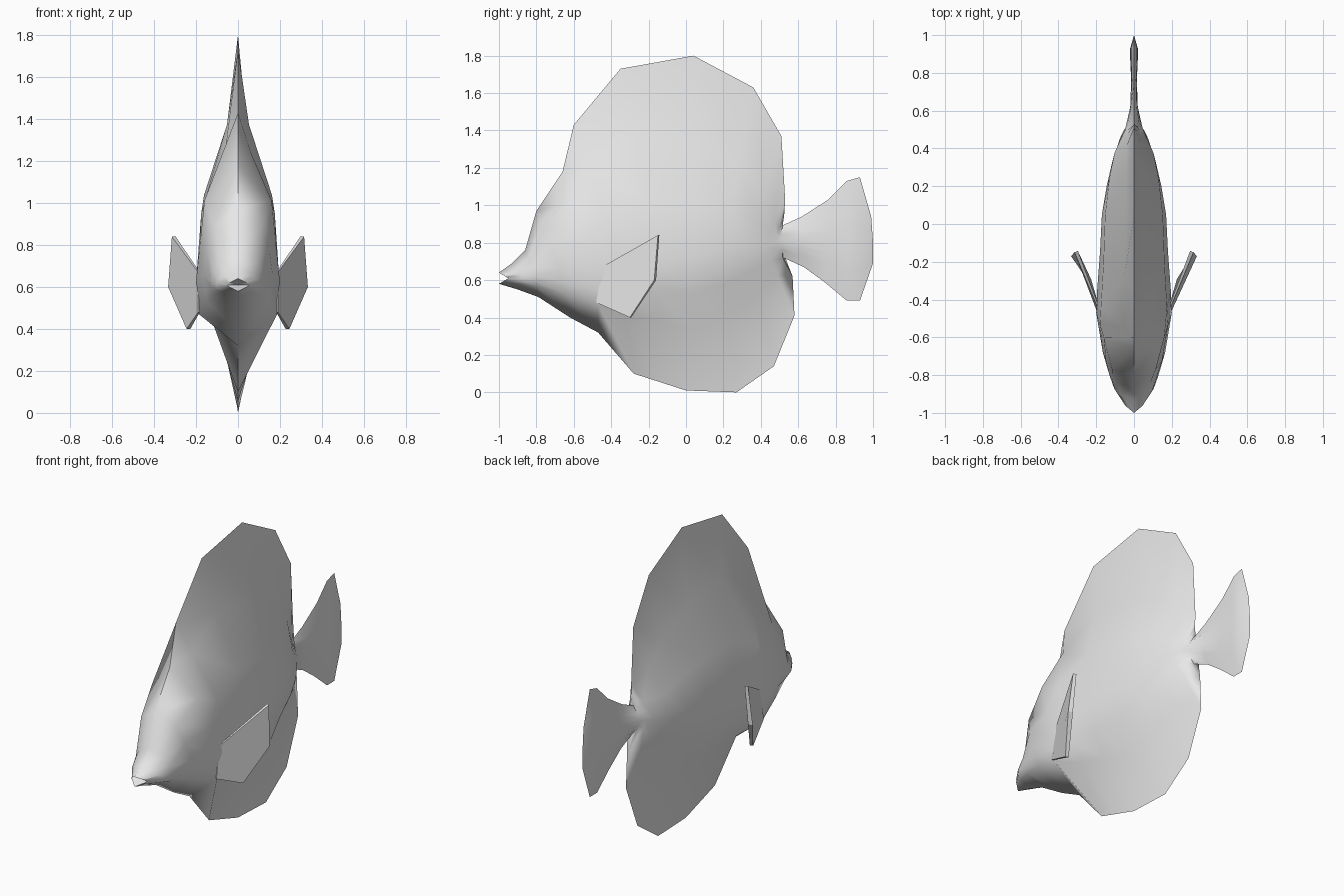
import bpy, bmesh, math

if "Cube" in bpy.data.objects:
    bpy.data.objects.remove(bpy.data.objects["Cube"])

grey = bpy.data.materials.new("pale grey")
grey.diffuse_color = (0.8, 0.8, 0.8, 1)
grey.use_nodes = True
grey.node_tree.nodes["Principled BSDF"].inputs["Base Color"].default_value = grey.diffuse_color

# Cross-sections from mouth to tail tip:
# top y, z | widest point y, z, half width | bottom y, z
STATIONS = [
    (-1.00, .64, -.95, .61, .050, -1.00, .58),
    (-.93, .69, -.87, .61, .105, -.90, .55),
    (-.86, .76, -.80, .62, .130, -.79, .51),
    (-.80, .97, -.68, .66, .165, -.62, .40),
    (-.66, 1.18, -.47, .62, .200, -.47, .32),
    (-.60, 1.43, -.35, .66, .195, -.28, .10),
    (-.35, 1.73, -.15, .70, .180, -.14, .055),
    (.04, 1.80, .05, .73, .170, .00, .01),
    (.36, 1.63, .20, .76, .145, .27, .00),
    (.51, 1.37, .33, .78, .115, .47, .14),
    (.53, 1.03, .42, .79, .080, .58, .41),
    (.525, .95, .47, .80, .060, .57, .62),
    (.51, .89, .51, .80, .045, .52, .72),
    (.62, .94, .62, .80, .020, .63, .67),
    (.76, 1.03, .76, .80, .015, .74, .59),
    (.86, 1.13, .87, .80, .020, .86, .49),
    (.93, 1.15, .93, .80, .020, .93, .49),
    (.99, .94, 1.00, .80, .000, 1.00, .69),
]
# Where the fins leave the body, at key stations:
# station | upper height share, width share | lower height share, width share
SHAPE = [
    (0, .50, .60, .50, .60),
    (3, .25, .70, .50, .90),
    (4, .30, .80, .50, .93),
    (5, .25, .32, .57, .60),
    (7, .44, .26, .45, .42),
    (9, .50, .32, .60, .32),
    (12, .50, .70, .50, .70),
    (17, .50, .80, .50, .80),
]


def shape_at(i):
    for a, b in zip(SHAPE, SHAPE[1:]):
        if a[0] <= i <= b[0]:
            t = (i - a[0]) / (b[0] - a[0])
            return [p + (q - p) * t for p, q in zip(a[1:], b[1:])]


def half_section(i):
    """Points down one side, from the top edge to the bottom edge."""
    yt, zt, ym, zm, w, yb, zb = STATIONS[i]
    fu, ru, fl, rl = shape_at(i)

    def between(y, z, f, r):
        return (w * r, y + (ym - y) * f, z + (zm - z) * f)

    return [(0, yt, zt),
            between(yt, zt, fu, ru),
            between(yt, zt, (1 + fu) / 2, max(.9, ru)),
            (w, ym, zm),
            between(yb, zb, (1 + fl) / 2, max(.92, rl)),
            between(yb, zb, fl, rl),
            (0, yb, zb)]


def finish(name, bm, angle):
    bmesh.ops.remove_doubles(bm, verts=bm.verts, dist=.0005)
    bmesh.ops.recalc_face_normals(bm, faces=bm.faces)
    mesh = bpy.data.meshes.new(name)
    bm.to_mesh(mesh)
    bm.free()
    mesh.materials.append(grey)
    obj = bpy.data.objects.new(name, mesh)
    bpy.context.collection.objects.link(obj)
    bpy.ops.object.select_all(action='DESELECT')
    obj.select_set(True)
    bpy.context.view_layer.objects.active = obj
    bpy.ops.object.shade_smooth_by_angle(angle=math.radians(angle))
    return obj


# Body with dorsal, belly and tail fins in one skin
bm = bmesh.new()
rings = []
for i in range(len(STATIONS)):
    side = half_section(i)
    loop = side + [(-x, y, z) for x, y, z in side[-2:0:-1]]
    rings.append([bm.verts.new(p) for p in loop])
n = len(rings[0])
for a, b in zip(rings, rings[1:]):
    for k in range(n):
        j = (k + 1) % n
        bm.faces.new((a[k], a[j], b[j], b[k]))

# Mouth, sunk in between the lips
throat = bm.verts.new((0, -.94, .61))
for k in range(n):
    bm.faces.new((rings[0][(k + 1) % n], rings[0][k], throat))
# Collapse the tail's closed rear edge
tail = rings[-1]
for k in range(1, n // 2):
    bmesh.ops.pointmerge(bm, verts=[tail[k], tail[n - k]], merge_co=tail[k].co.copy())
finish("body", bm, 75)

# Side fins: thin blades swept out and back, thicker at the free edge
BLADE = [(.19, -.45, .67), (.315, -.15, .84), (.333, -.17, .60),
         (.245, -.30, .40), (.19, -.48, .48)]
THICK = [.008, .018, .025, .018, .008]
for name, s in (("right_side_fin", 1), ("left_side_fin", -1)):
    bm = bmesh.new()
    outer = [bm.verts.new((s * x, y, z)) for x, y, z in BLADE]
    inner = [bm.verts.new((s * (x - t), y + t * .4, z))
             for (x, y, z), t in zip(BLADE, THICK)]
    bm.faces.new(outer)
    bm.faces.new(inner[::-1])
    for k in range(5):
        j = (k + 1) % 5
        bm.faces.new((outer[k], inner[k], inner[j], outer[j]))
    finish(name, bm, 30)
